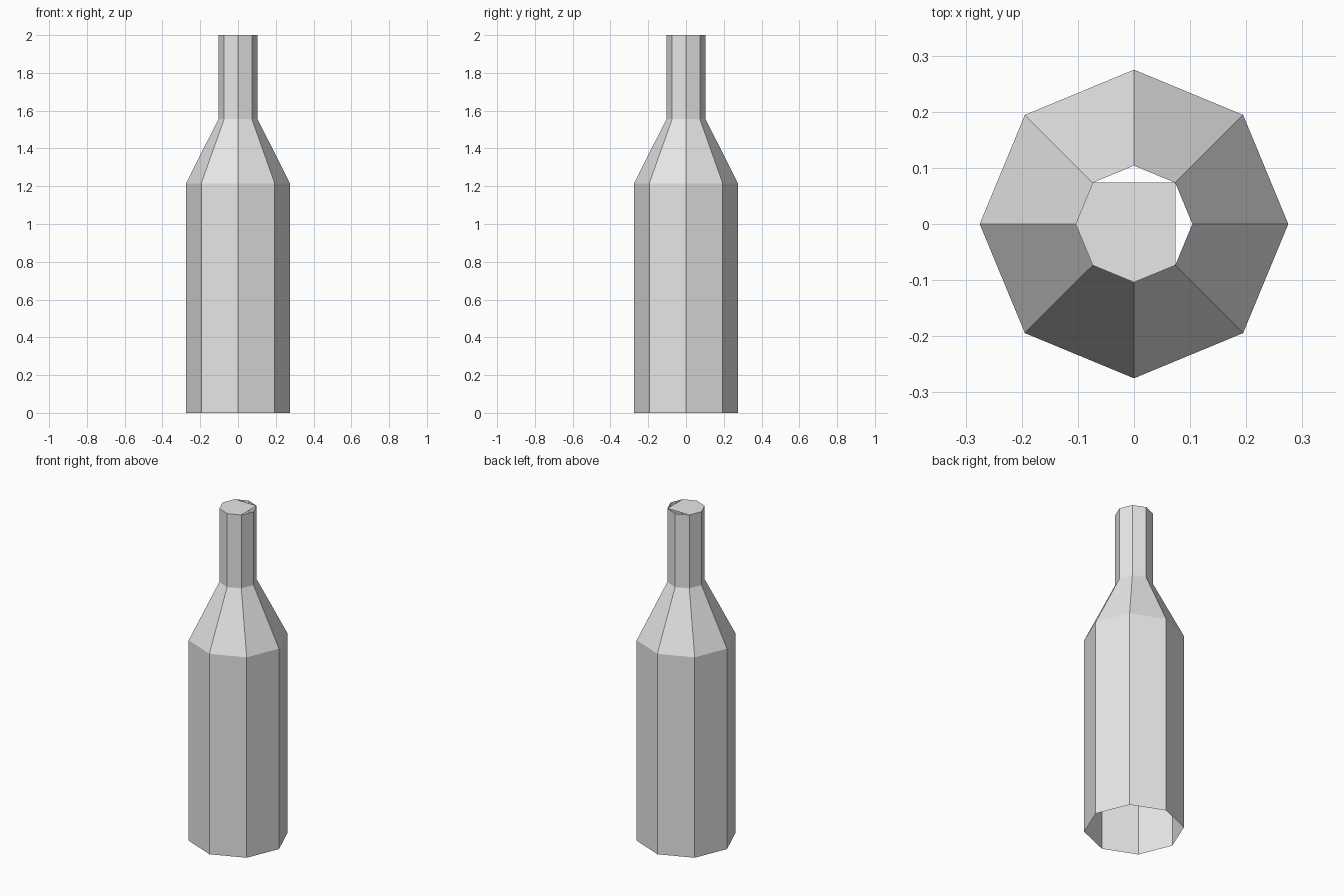
import bpy, bmesh, math

cube = bpy.data.objects.get("Cube")
if cube:
    bpy.data.objects.remove(cube, do_unlink=True)

SIDES = 8
# (radius, height) from the open base up to the mouth
PROFILE = [(0.275, 0.0), (0.275, 1.215), (0.104, 1.555), (0.104, 2.0)]

# Single grey colour
grey = bpy.data.materials.new("light grey")
grey.use_nodes = True
grey.diffuse_color = (0.8, 0.8, 0.8, 1)
grey.node_tree.nodes["Principled BSDF"].inputs["Base Color"].default_value = grey.diffuse_color


def ring(bm, radius, z):
    step = math.tau / SIDES
    return [bm.verts.new((radius * math.cos(i * step), radius * math.sin(i * step), z))
            for i in range(SIDES)]


# Body, shoulder and neck as one open-bottomed shell
bm = bmesh.new()
rings = [ring(bm, r, z) for r, z in PROFILE]
for low, high in zip(rings, rings[1:]):
    for i in range(SIDES):
        j = (i + 1) % SIDES
        bm.faces.new((low[i], low[j], high[j], high[i]))

# Mouth cap, leaving the +x and +y corners open
bm.faces.new([v for i, v in enumerate(rings[-1]) if i not in (0, 2)])

mesh = bpy.data.meshes.new("bottle")
bm.to_mesh(mesh)
bm.free()
mesh.materials.append(grey)
bottle = bpy.data.objects.new("bottle", mesh)
bpy.context.collection.objects.link(bottle)
